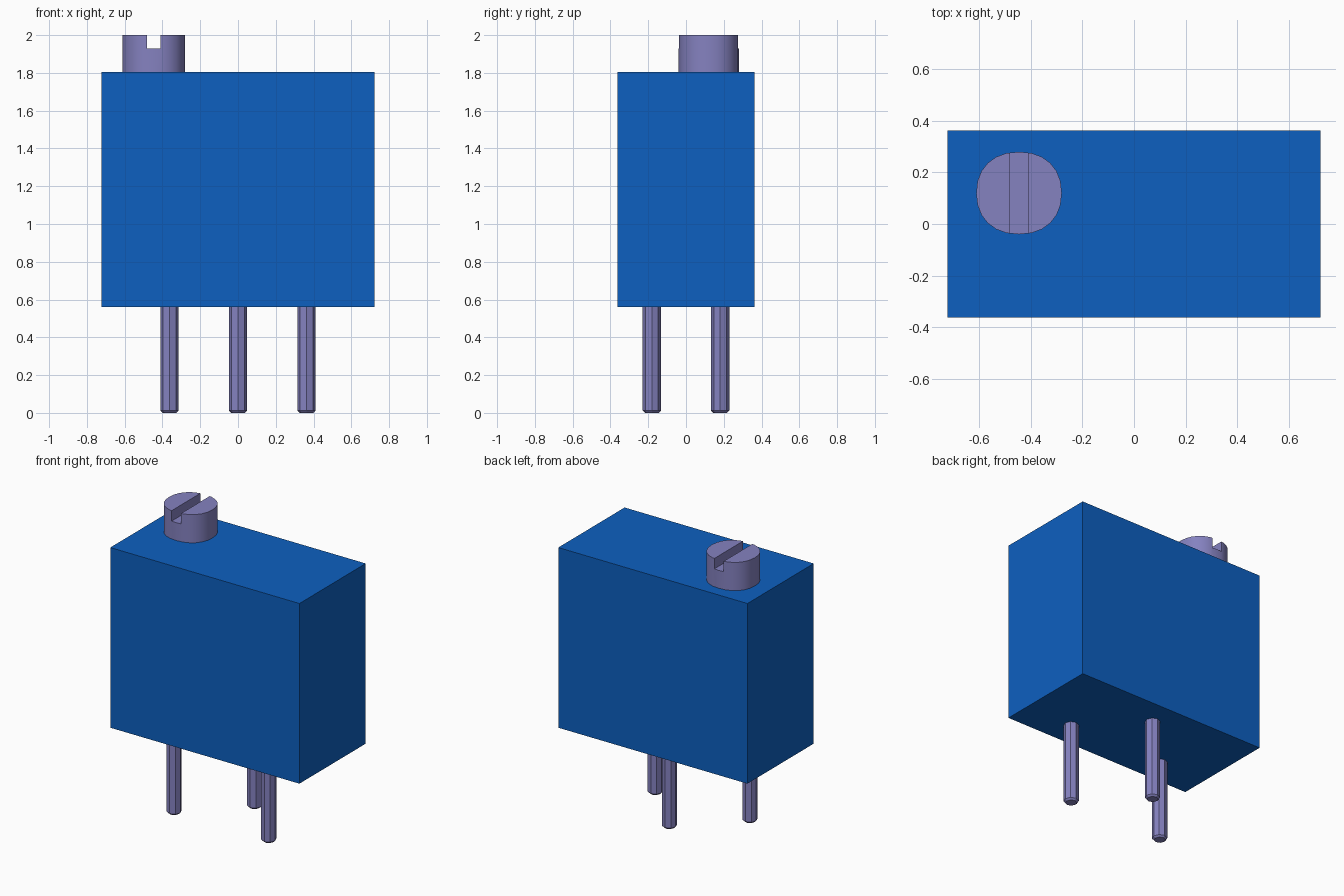
import bpy, bmesh
from math import cos, sin, pi, copysign, radians

cube = bpy.data.objects.get("Cube")
if cube:
    bpy.data.objects.remove(cube, do_unlink=True)


def material(name, color):
    mat = bpy.data.materials.new(name)
    mat.use_nodes = True
    mat.diffuse_color = color
    mat.node_tree.nodes["Principled BSDF"].inputs["Base Color"].default_value = color
    return mat


BLUE = material("blue plastic", (0.004, 0.117, 0.527, 1))
METAL = material("lavender metal", (0.235, 0.223, 0.527, 1))


def box(name, low, high, mat):
    size = [h - l for l, h in zip(low, high)]
    centre = [(h + l) / 2 for l, h in zip(low, high)]
    bpy.ops.mesh.primitive_cube_add(size=1, location=centre)
    obj = bpy.context.object
    obj.name = name
    obj.scale = size
    bpy.ops.object.transform_apply(location=False, rotation=False, scale=True)
    obj.data.materials.append(mat)
    return obj


def loft(name, centre, outline, levels, mat):
    """Stack scaled copies of an outline; levels are (z, scale) pairs."""
    bm = bmesh.new()
    rings = [[bm.verts.new((x * s, y * s, z)) for x, y in outline] for z, s in levels]
    n = len(outline)
    for a, b in zip(rings, rings[1:]):
        for i in range(n):
            j = (i + 1) % n
            bm.faces.new((a[i], a[j], b[j], b[i]))
    bm.faces.new(rings[0][::-1])
    bm.faces.new(rings[-1])
    mesh = bpy.data.meshes.new(name)
    bm.to_mesh(mesh)
    bm.free()
    mesh.materials.append(mat)
    obj = bpy.data.objects.new(name, mesh)
    obj.location = (*centre, 0)
    bpy.context.collection.objects.link(obj)
    return obj


def rounded(rx, ry, sides, power=2.0):
    """Superellipse outline; power 2 gives a plain ellipse."""
    def axis(v):
        return copysign(abs(v) ** (2 / power), v)
    angles = [2 * pi * i / sides for i in range(sides)]
    return [(rx * axis(cos(a)), ry * axis(sin(a))) for a in angles]


# Housing
box("housing", (-0.723, -0.362, 0.56), (0.723, 0.362, 1.805), BLUE)

# Three pins, the middle one set towards the back
for name, x, y in (("right_pin", -0.362, -0.181),
                   ("middle_pin", 0, 0.181),
                   ("left_pin", 0.362, -0.181)):
    loft(name, (x, y), rounded(0.048, 0.048, 8),
         ((0, 0.75), (0.012, 1), (0.57, 1)), METAL)

# Adjustment screw with a slot along its depth
screw = loft("adjustment_screw", (-0.446, 0.12), rounded(0.166, 0.16, 24, 2.2),
             ((1.795, 1), (2.0, 1)), METAL)
cutter = box("slot_cutter", (-0.482, -0.2, 1.928), (-0.41, 0.45, 2.1), METAL)
cutter.hide_render = True
slot = screw.modifiers.new("slot", "BOOLEAN")
slot.operation = "DIFFERENCE"
slot.solver = "EXACT"
slot.object = cutter

bpy.ops.object.select_all(action="DESELECT")
screw.select_set(True)
bpy.context.view_layer.objects.active = screw
bpy.ops.object.modifier_apply(modifier=slot.name)
bpy.data.objects.remove(cutter, do_unlink=True)
bpy.ops.object.shade_smooth_by_angle(angle=radians(35))
